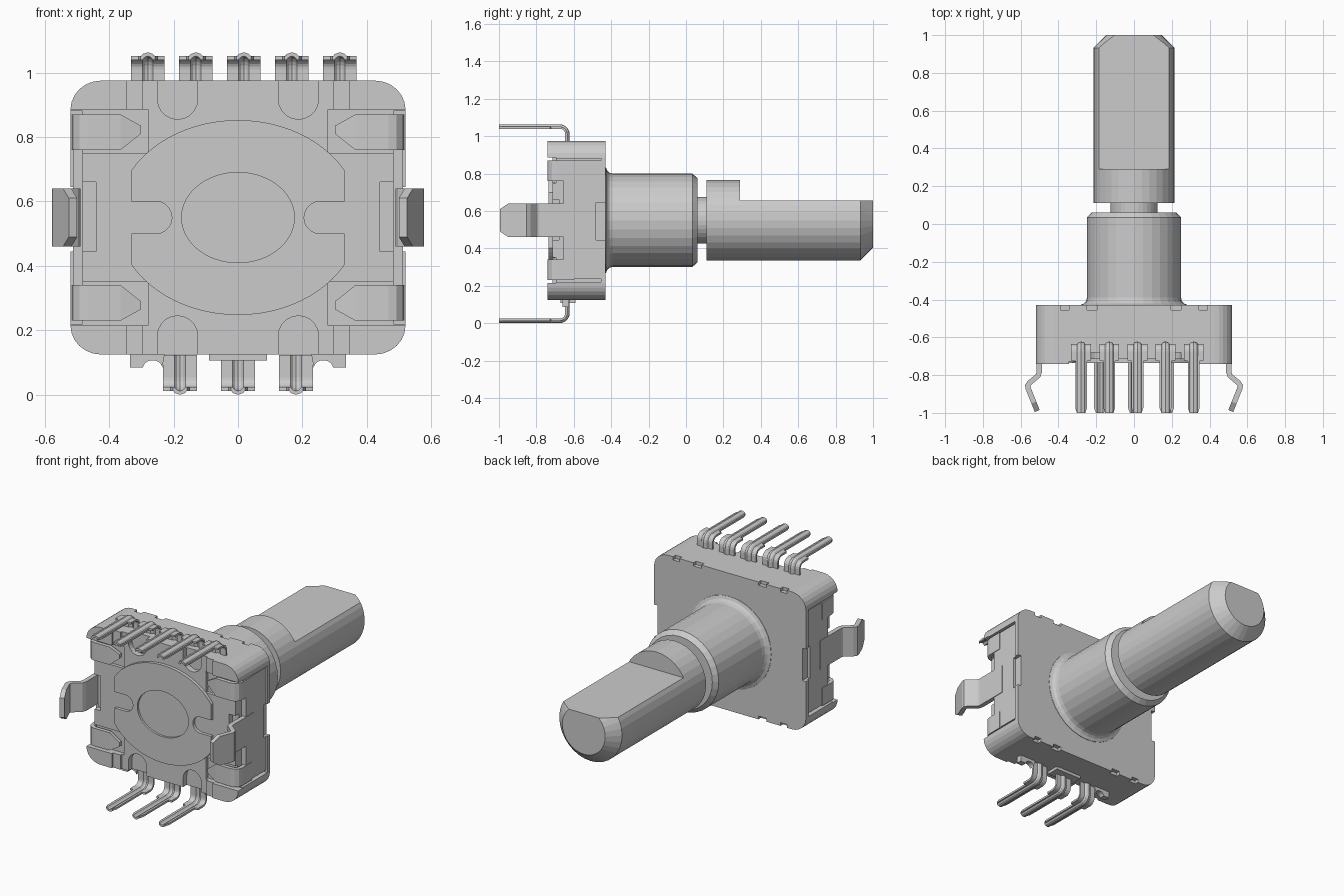
import bpy, bmesh, math
from mathutils import Vector

if "Cube" in bpy.data.objects:
    bpy.data.objects.remove(bpy.data.objects["Cube"])

ZC = 0.55  # height of the shaft axis


def make(name, verts, faces):
    bm = bmesh.new()
    vs = [bm.verts.new(v) for v in verts]
    for f in faces:
        bm.faces.new([vs[i] for i in f])
    bmesh.ops.recalc_face_normals(bm, faces=bm.faces)
    me = bpy.data.meshes.new(name)
    bm.to_mesh(me)
    bm.free()
    ob = bpy.data.objects.new(name, me)
    bpy.context.collection.objects.link(ob)
    return ob


def prism(name, pts, y0, y1):
    """Extrude an (x, z) outline along y."""
    n = len(pts)
    verts = [(x, y, z) for y in (y0, y1) for x, z in pts]
    faces = [range(n), range(n, 2 * n)]
    faces += [(i, (i + 1) % n, n + (i + 1) % n, n + i) for i in range(n)]
    return make(name, verts, faces)


def box(name, x0, x1, y0, y1, z0, z1):
    return prism(name, [(x0, z0), (x1, z0), (x1, z1), (x0, z1)], y0, y1)


def lathe(name, profile, seg=32):
    """Revolve (radius, y) points round the shaft axis."""
    verts = [(r * math.cos(math.tau * k / seg), y, ZC + r * math.sin(math.tau * k / seg))
             for r, y in profile for k in range(seg)]
    m = len(profile)
    faces = [range(seg), range((m - 1) * seg, m * seg)]
    faces += [(j * seg + k, j * seg + (k + 1) % seg, (j + 1) * seg + (k + 1) % seg, (j + 1) * seg + k)
              for j in range(m - 1) for k in range(seg)]
    return make(name, verts, faces)


def sheet(name, rows, thick):
    """Bent sheet metal: a grid of points thickened about its middle."""
    n = len(rows[0])
    faces = [(j * n + i, j * n + i + 1, (j + 1) * n + i + 1, (j + 1) * n + i)
             for j in range(len(rows) - 1) for i in range(n - 1)]
    ob = make(name, [p for r in rows for p in r], faces)
    m = ob.modifiers.new("thickness", 'SOLIDIFY')
    m.thickness, m.offset = thick, 0
    return ob


def cut(ob, cutters):
    for c in cutters:
        m = ob.modifiers.new("cut", 'BOOLEAN')
        m.operation, m.solver, m.object = 'DIFFERENCE', 'EXACT', c
        bpy.context.view_layer.objects.active = ob
        bpy.ops.object.modifier_apply(modifier=m.name)
        bpy.data.objects.remove(c)


def arc(cx, cz, rx, rz, a0, a1, n):
    return [(cx + rx * math.cos(math.radians(a0 + (a1 - a0) * i / n)),
             cz + rz * math.sin(math.radians(a0 + (a1 - a0) * i / n))) for i in range(n + 1)]


def flip(pts, sx, sz):
    return [(sx * x, ZC + sz * (z - ZC)) for x, z in pts]


CORNERS = [(sx, sz) for sx in (1, -1) for sz in (1, -1)]
QUARTER = arc(0.425, 0.885, 0.095, 0.09, 0, 90, 6)
outline = (QUARTER + flip(QUARTER, -1, 1)[::-1] + flip(QUARTER, -1, -1)
           + flip(QUARTER, 1, -1)[::-1])

# Moulded housing with claw pockets, rounded notches and side recesses
housing = prism("housing", outline, -0.715, -0.455)
cutters = []
for sx, sz in CORNERS:
    u = [(0.25, 1.0)] + arc(0.1875, 0.918, 0.0625, 0.063, 0, -180, 10) + [(0.125, 1.0)]
    cutters.append(prism("notch_cutter", flip(u, sx, sz), -0.8, -0.68))
    pocket = [(0.28, 0.75), (0.6, 0.75), (0.6, 0.885), (0.28, 0.885)]
    cutters.append(prism("pocket_cutter", flip(pocket, sx, sz), -0.8, -0.695))
for s in (1, -1):
    cutters.append(box("side_cutter", s * 0.482, s * 0.6, -0.8, -0.4, 0.22, 0.88))
    cutters.append(box("slot_cutter", s * 0.44, s * 0.6, -0.8, -0.68, 0.445, 0.66))
cut(housing, cutters)

# Raised corner pads
for sx, sz in CORNERS:
    prism("corner_pad", flip([(0.345, 0.885)] + QUARTER + [(0.345, 0.975)], sx, sz), -0.74, -0.715)
    prism("pad_step", flip([(0.295, 0.885), (0.345, 0.885), (0.345, 0.975), (0.295, 0.975)], sx, sz),
          -0.728, -0.715)

# Raised oval cover with flat sides, side slots and a shallow middle dish
half = arc(0, ZC, 0.378, 0.3025, 29.2, 150.8, 24)
cover = prism("oval_cover", half + flip(half, 1, -1)[::-1], -0.735, -0.70)
cutters = [prism("dish_cutter", arc(0, ZC, 0.175, 0.14, 0, 354, 59), -0.8, -0.722)]
for s in (1, -1):
    slot = [(0.4, 0.6)] + arc(0.255, ZC, 0.05, 0.05, 90, 270, 10) + [(0.4, 0.5)]
    cutters.append(prism("slot_cutter", flip(slot, s, 1), -0.8, -0.716))
cut(cover, cutters)

# Metal back plate with small edge notches
plate = prism("back_plate", outline, -0.455, -0.43)
cutters = []
for sx, sz in CORNERS:
    for a, b in ((0.195, 0.25), (0.345, 0.39)):
        cutters.append(prism("edge_cutter", flip([(a, 0.955), (b, 0.955), (b, 1), (a, 1)], sx, sz),
                             -0.5, -0.4))
for s in (1, -1):
    cutters.append(box("edge_cutter", s * 0.495, s * 0.6, -0.5, -0.4, 0.445, 0.645))
cut(plate, cutters)

# Metal side walls, snap-in legs and folded claws
for s in (1, -1):
    wall = box("side_wall", s * 0.47, s * 0.512, -0.655, -0.455, 0.235, 0.87)
    cut(wall, [box("wall_cutter", s * 0.495, s * 0.6, -0.48, -0.4, 0.445, 0.645)])
    leg = [(0.502, -0.58, 0.09), (0.502, -0.785, 0.09), (0.508, -0.803, 0.09), (0.554, -0.842, 0.09),
           (0.563, -0.855, 0.09), (0.561, -0.868, 0.09), (0.53, -0.945, 0.09), (0.512, -0.99, 0.06)]
    sheet("snap_leg", [[(s * x, y, ZC - h), (s * x, y, ZC + h)] for x, y, h in leg], 0.028)
    for sz in (1, -1):
        claw = [(0.504, -0.6, 0.76, 0.87), (0.504, -0.69, 0.76, 0.87), (0.499, -0.711, 0.76, 0.87),
                (0.486, -0.724, 0.76, 0.87), (0.466, -0.729, 0.76, 0.87), (0.365, -0.727, 0.76, 0.87),
                (0.303, -0.717, 0.81, 0.835)]
        sheet("claw", [[(s * x, y, ZC + sz * (a - ZC)), (s * x, y, ZC + sz * (b - ZC))]
                       for x, y, a, b in claw], 0.024)


# Bent terminal pins with a pressed centre rib
def pin(name, cx, start, lower):
    stations = [(-0.64, start, 0, 0.0525)]
    for k in range(6):
        a = math.radians(18 * k)
        stations.append((-0.675 + 0.035 * math.cos(a), 1.01 + 0.035 * math.sin(a), a, 0.0525))
    q = math.pi / 2
    stations += [(-0.722, 1.045, q, 0.0525), (-0.726, 1.045, q, 0.031),
                 (-0.975, 1.045, q, 0.031), (-1.0, 1.045, q, 0.022)]
    rows = []
    for y, z, a, w in stations:
        row = []
        for x, n in ((-w, 0), (-0.019, 0), (-0.012, 0.008), (0, 0.012), (0.012, 0.008), (0.019, 0), (w, 0)):
            zz = z + n * math.sin(a)
            row.append((cx + x, y + n * math.cos(a), 1.063 - zz if lower else zz))
        rows.append(row)
    sheet(name, rows, 0.012)


for i in range(5):
    pin("upper_pin", -0.28 + 0.149 * i, 0.96, False)
for cx in (-0.18, 0, 0.18):
    pin("lower_pin", cx, 0.94, True)

# Terminal wafer edges under the housing
box("wafer_middle", -0.09, 0.09, -0.67, -0.59, 0.107, 0.14)
for s in (1, -1):
    tab = [(0.335, 0.14), (0.335, 0.085), (0.295, 0.085)] + arc(0.265, 0.085, 0.029, 0.022, 15, 165, 8) \
        + [(0.235, 0.085), (0.225, 0.14)]
    prism("wafer_tab", flip(tab, s, 1), -0.66, -0.625)

# Bushing with base fillet and chamfered rim, then neck
lathe("bushing", [(0.285, -0.44), (0.283, -0.428), (0.265, -0.421), (0.254, -0.41), (0.249, -0.39),
                  (0.249, 0.035), (0.224, 0.062)])
lathe("shaft_neck", [(0.125, 0.04), (0.125, 0.13)])

# Shaft with chamfered tip and a flat
shaft = lathe("shaft", [(0.215, 0.11), (0.215, 0.932), (0.147, 1.0)])
cut(shaft, [box("flat_cutter", -0.4, 0.4, 0.29, 1.2, 0.655, 1.0)])
